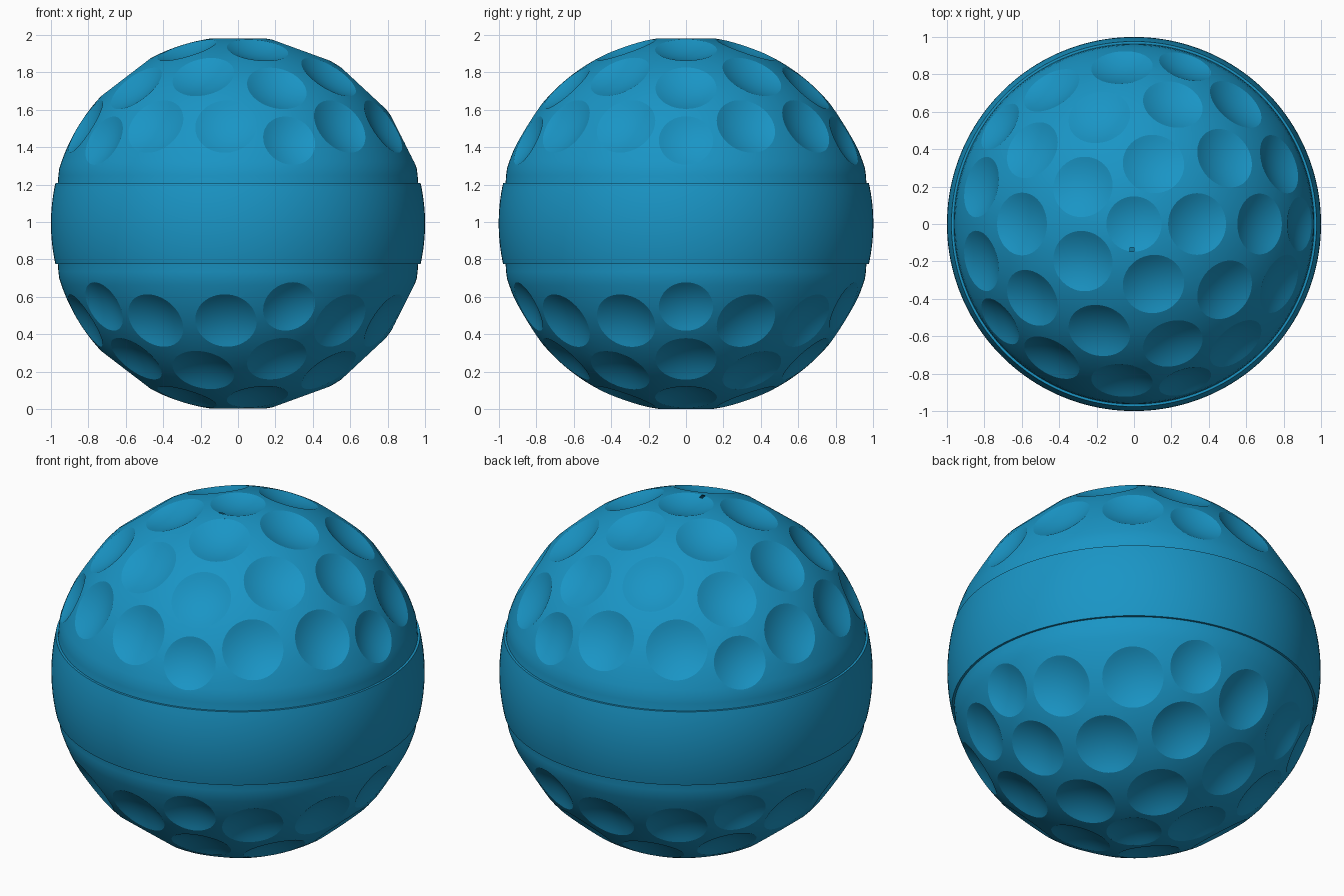
import bpy, bmesh, math
from mathutils import Vector

if "Cube" in bpy.data.objects:
    bpy.data.objects.remove(bpy.data.objects["Cube"])

CZ = 0.992          # height of the ball centre
BAND = 0.217        # half height of the middle band

mat = bpy.data.materials.new("blue")
mat.diffuse_color = (0.01, 0.30, 0.56, 1)
mat.use_nodes = True
mat.node_tree.nodes["Principled BSDF"].inputs["Base Color"].default_value = mat.diffuse_color


def revolve(bm, profile, segs, axis=Vector((0, 0, 1)), origin=Vector((0, 0, 0)), closed=False):
    """Spin (radius, height) points about an axis into a closed solid."""
    rot = Vector((0, 0, 1)).rotation_difference(axis)
    rings = []
    for r, h in profile:
        n = 1 if r < 1e-6 else segs
        rings.append([bm.verts.new(origin + rot @ Vector((r * math.cos(2 * math.pi * i / segs),
                                                          r * math.sin(2 * math.pi * i / segs), h)))
                      for i in range(n)])
    pairs = list(zip(rings, rings[1:]))
    if closed:
        pairs.append((rings[-1], rings[0]))
    for a, b in pairs:
        for i in range(segs):
            j = (i + 1) % segs
            quad = [a[i % len(a)], a[j % len(a)], b[j % len(b)], b[i % len(b)]]
            bm.faces.new(list(dict.fromkeys(quad)))


def make_object(name, bm):
    bmesh.ops.recalc_face_normals(bm, faces=bm.faces[:])
    me = bpy.data.meshes.new(name)
    bm.to_mesh(me)
    bm.free()
    ob = bpy.data.objects.new(name, me)
    ob.location.z = CZ
    me.materials.append(mat)
    bpy.context.collection.objects.link(ob)
    return ob


def smooth(ob, angle):
    bpy.ops.object.select_all(action='DESELECT')
    ob.select_set(True)
    bpy.context.view_layer.objects.active = ob
    bpy.ops.object.shade_smooth_by_angle(angle=math.radians(angle))


# ball, drawn in slightly where it meets the band
bm = bmesh.new()
prof = []
N = 84
for i in range(N + 1):
    t = math.pi * i / N
    h = -math.cos(t)
    k = min(1, max(0, (0.30 - abs(h)) / 0.09))
    R = 1 - 0.013 * k * k * (3 - 2 * k)
    prof.append((R * math.sin(t) if 0 < i < N else 0, R * h))
revolve(bm, prof, 160)
ball = make_object("dimpled_ball", bm)

# dimple layout: (polar angle, azimuth offset, radius), repeated five times
rows = [(20.0, 0, 0.165), (37.4, 36, 0.168), (42.9, 0, 0.163),
        (58.3, 22.4, 0.165), (58.3, -22.4, 0.165), (63.4, 0, 0.145)]
spots = [(0, 0, 0.148)]
for polar, off, r in rows:
    spots += [(polar, off + 72 * k, r) for k in range(5)]

# lens-shaped dimple cutters, mirrored on both hemispheres
bm = bmesh.new()
for polar, az, r in spots:
    p, a = math.radians(polar), math.radians(az)
    for s in (1, -1):
        axis = Vector((math.sin(p) * math.cos(a), math.sin(p) * math.sin(a), s * math.cos(p)))
        depth = 0.2 * r
        bowl = [(r * i / 7, -depth * (1 - (i / 7) ** 2)) for i in range(8)]
        bowl += [(r + 0.006, 0.04), (0, 0.04)]
        revolve(bm, bowl, 40, axis, axis * math.sqrt(1 - r * r))
cutter = make_object("dimple_cutters", bm)
cutter.hide_render = True

mod = ball.modifiers.new("dimples", 'BOOLEAN')
mod.operation = 'DIFFERENCE'
mod.solver = 'EXACT'
mod.object = cutter
dg = bpy.context.evaluated_depsgraph_get()
ball.data = bpy.data.meshes.new_from_object(ball.evaluated_get(dg))
ball.modifiers.clear()
bpy.data.objects.remove(cutter)
smooth(ball, 18)

# smooth raised band around the middle
bm = bmesh.new()
prof = []
for i in range(17):
    h = -BAND + 2 * BAND * i / 16
    prof.append((math.sqrt(1 - h * h), h))
prof += [(0.94, BAND), (0.94, -BAND)]
revolve(bm, prof, 160, closed=True)
smooth(make_object("middle_band", bm), 30)
